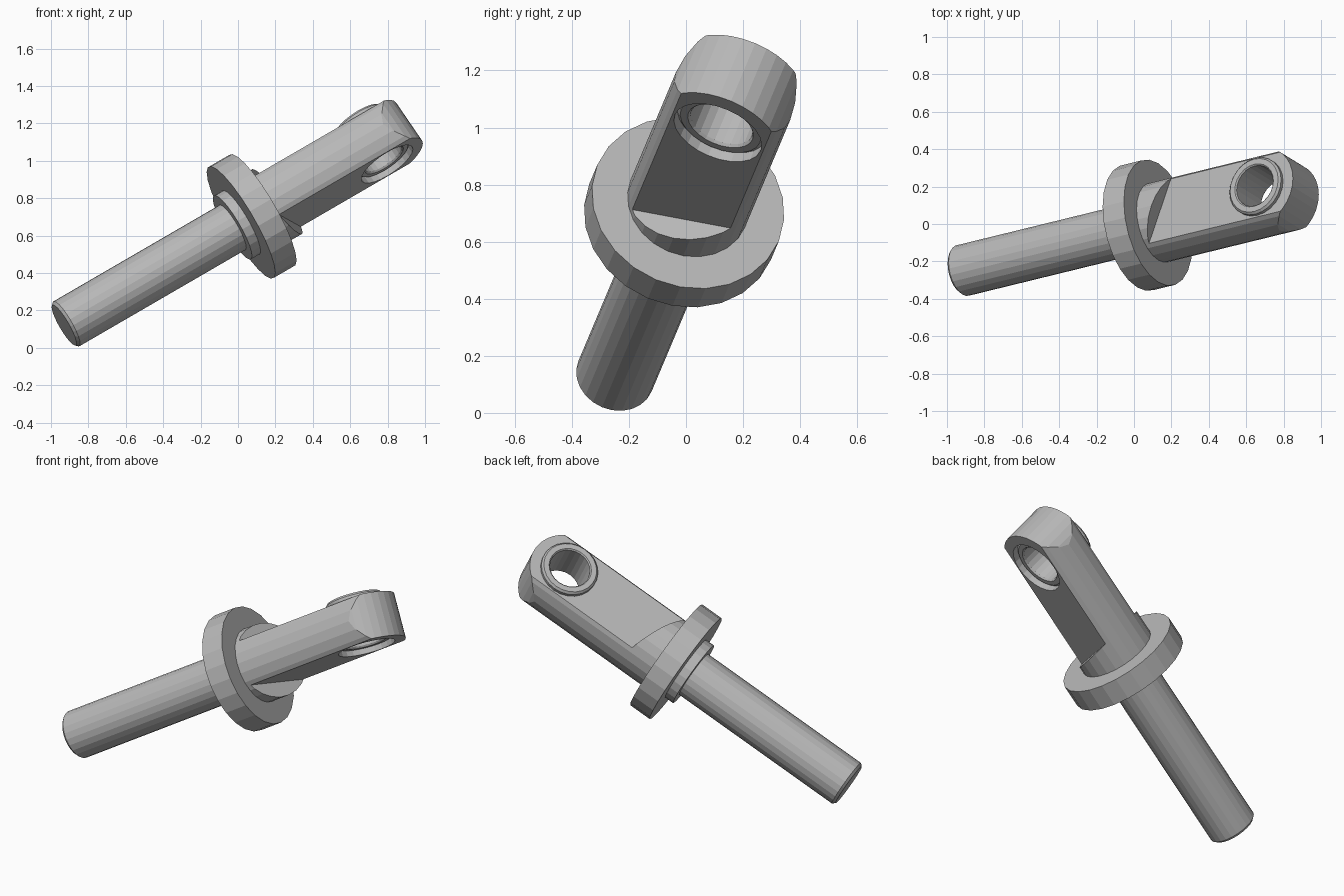
import bpy, bmesh, math
from mathutils import Matrix, Vector

old = bpy.data.objects.get("Cube")
if old:
    bpy.data.objects.remove(old, do_unlink=True)

steel = bpy.data.materials.new("grey steel")
steel.use_nodes = True
grey = (0.48, 0.48, 0.48, 1)
steel.diffuse_color = grey
steel.node_tree.nodes["Principled BSDF"].inputs["Base Color"].default_value = grey

# Frame of the tilted part: local z along the shaft, local y through the eye
axis = Vector((0.846, 0.207, 0.491)).normalized()
side = Vector((0, 0.922, -0.387))
side = (side - axis * side.dot(axis)).normalized()
through = axis.cross(side)
FRAME = Matrix((side, through, axis)).transposed().to_4x4()
FRAME.translation = (-0.93, -0.252, 0.121)

EYE = 1.96          # distance of the eye centre along the shaft
HALF = 0.13         # half thickness between the flats
SIDES = 24


def finish(name, bm, matrix=FRAME):
    bmesh.ops.recalc_face_normals(bm, faces=bm.faces)
    mesh = bpy.data.meshes.new(name)
    bm.to_mesh(mesh)
    bm.free()
    mesh.materials.append(steel)
    ob = bpy.data.objects.new(name, mesh)
    ob.matrix_world = matrix
    bpy.context.collection.objects.link(ob)
    return ob


def lathe(name, profile, matrix=FRAME, closed=False):
    """Revolve (radius, height) points; open profiles get end caps."""
    bm = bmesh.new()
    rings = []
    for r, z in profile:
        rings.append([bm.verts.new((r * math.cos(a), r * math.sin(a), z))
                      for a in (math.tau * i / SIDES for i in range(SIDES))])
    pairs = list(zip(rings, rings[1:]))
    if closed:
        pairs.append((rings[-1], rings[0]))
    else:
        bm.faces.new(rings[0])
        bm.faces.new(rings[-1])
    for a, b in pairs:
        for i in range(SIDES):
            j = (i + 1) % SIDES
            bm.faces.new((a[i], a[j], b[j], b[i]))
    return finish(name, bm, matrix)


def prism(name, outline, y0, y1):
    """Extrude an outline in the (side, axis) plane through the eye direction."""
    bm = bmesh.new()
    face = bm.faces.new([bm.verts.new((x, y0, z)) for x, z in outline])
    out = bmesh.ops.extrude_face_region(bm, geom=[face])["geom"]
    moved = [v for v in out if isinstance(v, bmesh.types.BMVert)]
    bmesh.ops.translate(bm, verts=moved, vec=(0, y1 - y0, 0))
    return finish(name, bm)


def carve(ob, cutter, operation):
    """Apply one boolean and discard its cutter."""
    mod = ob.modifiers.new("cut", 'BOOLEAN')
    mod.operation, mod.solver, mod.object = operation, 'EXACT', cutter
    cutter.hide_render = True
    bpy.context.view_layer.update()
    result = ob.evaluated_get(bpy.context.evaluated_depsgraph_get())
    mesh = bpy.data.meshes.new_from_object(result)
    ob.modifiers.clear()
    ob.data = mesh
    bpy.data.objects.remove(cutter, do_unlink=True)


# Shaft, collar and flange
lathe("shaft", [(0.125, 0), (0.139, 0.015), (0.139, 1.08)])
lathe("collar", [(0.197, 1.064), (0.197, 1.13)])
lathe("flange", [(0.345, 1.118), (0.345, 1.252)])

# Eye body: round bar with rounded end, two flats with skewed steps, and a bore
body = lathe("eye_body", [(0.217, 1.24), (0.217, 2.3)])
radius = 0.225
arc = [(radius * math.cos(math.pi * i / 16), EYE + radius * math.sin(math.pi * i / 16))
       for i in range(17)]
carve(body, prism("end_cutter", arc + [(-radius, 1.1), (radius, 1.1)], -0.4, 0.4), 'INTERSECT')

step, skew, wide = 1.345, 0.404, 0.3
flat = [(-wide, step - skew * wide), (wide, step + skew * wide), (wide, 2.5), (-wide, 2.5)]
for sign in (-1, 1):
    carve(body, prism("flat_cutter", flat, sign * HALF, sign * 0.4), 'DIFFERENCE')

eye_frame = FRAME @ Matrix.Translation((0, 0, EYE)) @ Matrix.Rotation(-math.pi / 2, 4, 'X')
carve(body, lathe("bore_cutter", [(0.163, -0.4), (0.163, 0.4)], eye_frame), 'DIFFERENCE')

# Sleeve pressed through the bore: proud on the upper flat, sunk in the lower
lathe("eye_sleeve", [(0.122, -0.10), (0.15, -0.10), (0.163, -0.09), (0.163, 0.15),
                     (0.152, 0.162), (0.122, 0.162), (0.115, 0.155), (0.115, -0.09)],
      eye_frame, closed=True)
